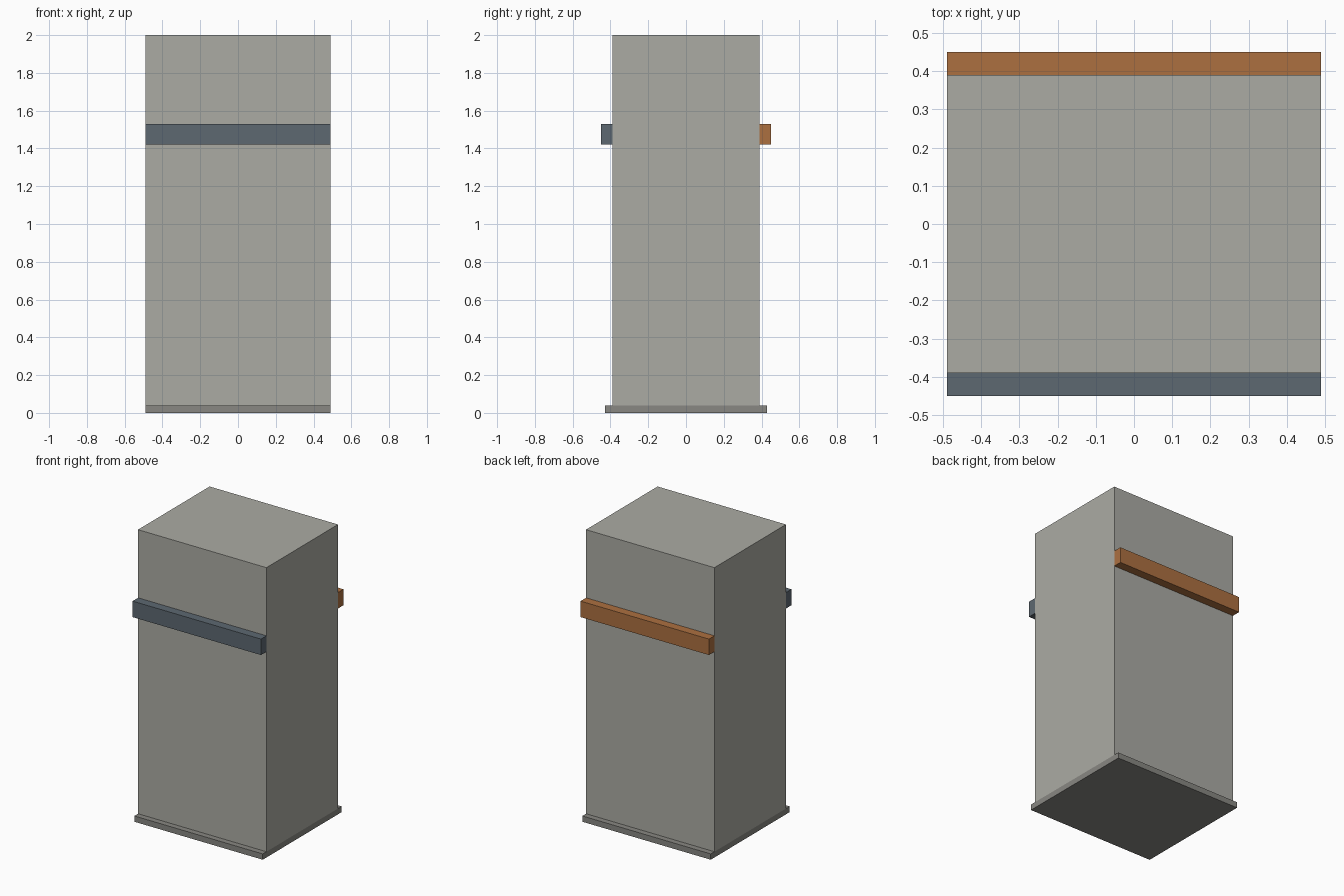
import bpy, bmesh
from mathutils import Matrix

if "Cube" in bpy.data.objects:
    bpy.data.objects.remove(bpy.data.objects["Cube"])


def material(name, rgb):
    """Flat colour from sRGB bytes, stored as linear values."""
    lin = [c / 255 / 12.92 if c < 11 else ((c / 255 + 0.055) / 1.055) ** 2.4 for c in rgb]
    m = bpy.data.materials.new(name)
    m.diffuse_color = (*lin, 1)
    m.use_nodes = True
    m.node_tree.nodes["Principled BSDF"].inputs["Base Color"].default_value = m.diffuse_color
    return m


def box(name, x, y, z, mat):
    """Box spanning the given (min, max) ranges."""
    ranges = (x, y, z)
    centre = [(a + b) / 2 for a, b in ranges]
    size = [b - a for a, b in ranges]
    bm = bmesh.new()
    bmesh.ops.create_cube(bm, size=1, matrix=Matrix.Translation(centre) @ Matrix.Diagonal((*size, 1)))
    mesh = bpy.data.meshes.new(name)
    bm.to_mesh(mesh)
    bm.free()
    mesh.materials.append(mat)
    ob = bpy.data.objects.new(name, mesh)
    bpy.context.collection.objects.link(ob)
    return ob


light_grey = material("light_grey", (171, 171, 164))
dark_grey = material("dark_grey", (136, 135, 130))
slate_blue = material("slate_blue", (93, 104, 113))
orange_brown = material("orange_brown", (172, 112, 64))

W = (-0.49, 0.49)  # shared width

# Tall block standing on a thin plate
box("base_plate", W, (-0.43, 0.43), (0, 0.04), dark_grey)
box("body", W, (-0.39, 0.39), (0.04, 2.0), light_grey)

# Horizontal rails on front and back
box("front_rail", W, (-0.45, -0.39), (1.42, 1.53), slate_blue)
box("back_rail", W, (0.39, 0.45), (1.42, 1.53), orange_brown)
